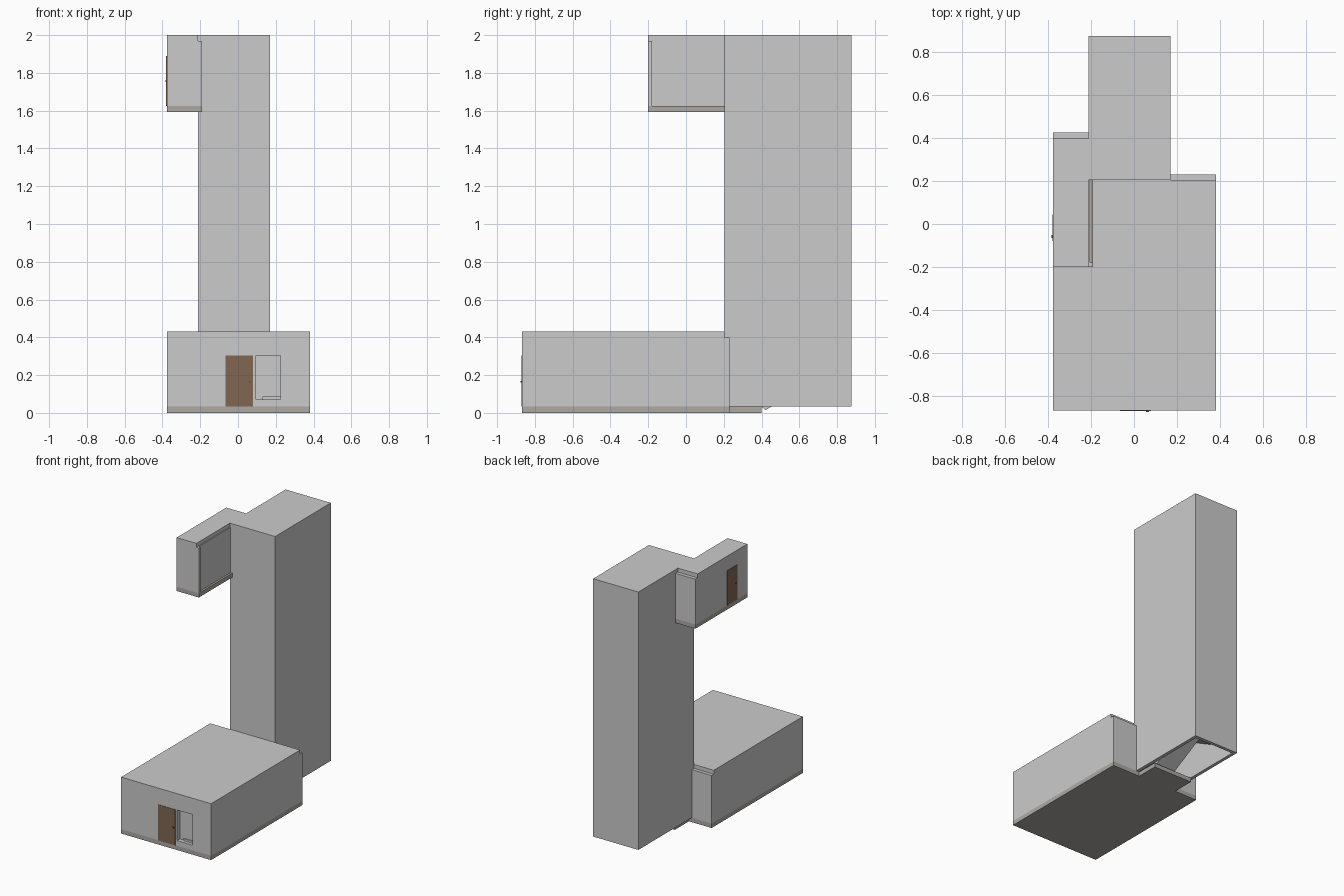
import bpy, bmesh

if "Cube" in bpy.data.objects:
    bpy.data.objects.remove(bpy.data.objects["Cube"])


def material(name, rgb):
    m = bpy.data.materials.new(name)
    m.diffuse_color = (*rgb, 1)
    m.use_nodes = True
    m.node_tree.nodes["Principled BSDF"].inputs["Base Color"].default_value = m.diffuse_color
    return m


FLOOR = material("dark_floor", (0.42, 0.40, 0.37))
WOOD = material("brown_wood", (0.22, 0.137, 0.087))
METAL = material("handle_metal", (0.1, 0.09, 0.08))


def finish(name, bm, mat):
    bmesh.ops.recalc_face_normals(bm, faces=bm.faces)
    me = bpy.data.meshes.new(name)
    bm.to_mesh(me)
    bm.free()
    ob = bpy.data.objects.new(name, me)
    bpy.context.collection.objects.link(ob)
    if mat:
        me.materials.append(mat)


def box(name, x, y, z, mat=None):
    bm = bmesh.new()
    bmesh.ops.create_cube(bm, size=1)
    for v in bm.verts:
        v.co = [r[0] if c < 0 else r[1] for c, r in zip(v.co, (x, y, z))]
    finish(name, bm, mat)


def extrude_x(name, profile, x0, x1):
    bm = bmesh.new()
    face = bm.faces.new([bm.verts.new((x0, y, z)) for y, z in profile])
    ext = bmesh.ops.extrude_face_region(bm, geom=[face])
    verts = [g for g in ext["geom"] if isinstance(g, bmesh.types.BMVert)]
    bmesh.ops.translate(bm, verts=verts, vec=(x1 - x0, 0, 0))
    finish(name, bm, None)


T = 0.025                                   # wall thickness
L, R, F = -0.377, 0.381, -0.868             # lower hall limits
TL, TR, TF, TB = -0.211, 0.17, 0.204, 0.875  # stair tower limits

# Lower hall: floor, tongue into the tower, side walls and roof
box("hall_floor", (L, R), (F, 0.23), (0, 0.033), FLOOR)
box("hall_floor_tongue", (TL + T, TR - T), (0.23, 0.4), (0, 0.033), FLOOR)
box("hall_left_wall", (L, L + T), (F, TF), (0.033, 0.4))
box("hall_right_wall", (R - T, R), (F, TF), (0.033, 0.4))
box("hall_roof", (L, R), (F, TF), (0.4, 0.43))
box("hall_back_wall_left", (L, TL), (TF, 0.23), (0.033, 0.4))
box("hall_back_wall_right", (TR, R), (TF, 0.23), (0.033, 0.4))

# Hall front wall around the window opening
WX, WZ = (0.095, 0.225), (0.072, 0.305)
FY = (F, F + 0.035)
box("front_wall_left", (L + T, WX[0]), FY, (0.033, 0.4))
box("front_wall_right", (WX[1], R - T), FY, (0.033, 0.4))
box("front_wall_below_window", WX, FY, (0.033, WZ[0]))
box("front_wall_above_window", WX, FY, (WZ[1], 0.4))
box("window_pane", WX, (F + 0.033, F + 0.038), WZ)
box("window_ledge", (0.13, WX[1]), (F + 0.025, F + 0.034), (WZ[0], 0.087))

# Front door
box("front_door", (-0.065, 0.08), (F - 0.003, F + 0.01), (0.033, 0.305), WOOD)
box("front_door_handle", (0.055, 0.07), (F - 0.007, F), (0.16, 0.17), METAL)

# Stair tower: open at the bottom, opening to the corridor on the left
box("tower_front_wall", (TL, TR), (TF, 0.23), (0.4, 2))
box("tower_back_wall", (TL, TR), (TB - T, TB), (0.035, 2))
box("tower_right_wall", (TR - T, TR), (TF, TB - T), (0.035, 2))
box("tower_left_wall_lower", (TL, TL + T), (TF, TB - T), (0.035, 1.593))
box("tower_left_wall_rear", (TL, TL + T), (0.398, TB - T), (1.593, 2))
box("tower_left_wall_top", (TL, TL + T), (TF, 0.398), (1.97, 2))
box("tower_roof", (TL + T, TR - T), (0.23, TB - T), (1.97, 2))

# Switchback ramps and landings
MID = -0.02
RISE = 0.159
for i in range(10):
    z = 0.033 + RISE * i
    up = i % 2 == 0
    ya, yb = (0.4, 0.7) if up else (0.7, 0.4)
    d = 0.02 if up else -0.02
    x0, x1 = (MID, TR - T) if up else (TL + T, MID)
    extrude_x(f"ramp_{i + 1}", [(ya, z), (yb, z + RISE),
              (yb + d, z + RISE - 0.018), (ya + d, z - 0.018)], x0, x1)
    ly = (0.7, TB - T) if up else (0.23, 0.4)
    box(f"landing_{i + 1}", (TL + T, TR - T), ly,
        (z + RISE - 0.03, z + RISE))

# Upper corridor
CF, CB, CR = -0.2, 0.425, -0.19
box("corridor_floor", (L, CR), (CF, TF), (1.593, 1.625), FLOOR)
box("corridor_floor_rear", (L, TL), (TF, CB), (1.593, 1.625), FLOOR)
box("corridor_roof", (L, TL), (CF, 0.398), (1.97, 2))
box("corridor_left_wall", (L, L + T), (CF, CB), (1.625, 1.97))
box("corridor_front_wall", (L + T, CR), (CF, CF + 0.02), (1.625, 1.97))
box("corridor_back_wall", (L + T, TL), (0.398, CB), (1.625, 1.97))
box("corridor_right_wall", (-0.225, -0.205), (CF + 0.02, TF), (1.625, 1.97))

# Corridor side door
box("side_door", (L - 0.003, L + 0.01), (-0.078, 0.045), (1.625, 1.89), WOOD)
box("side_door_handle", (L - 0.006, L), (-0.066, -0.052), (1.752, 1.762), METAL)
